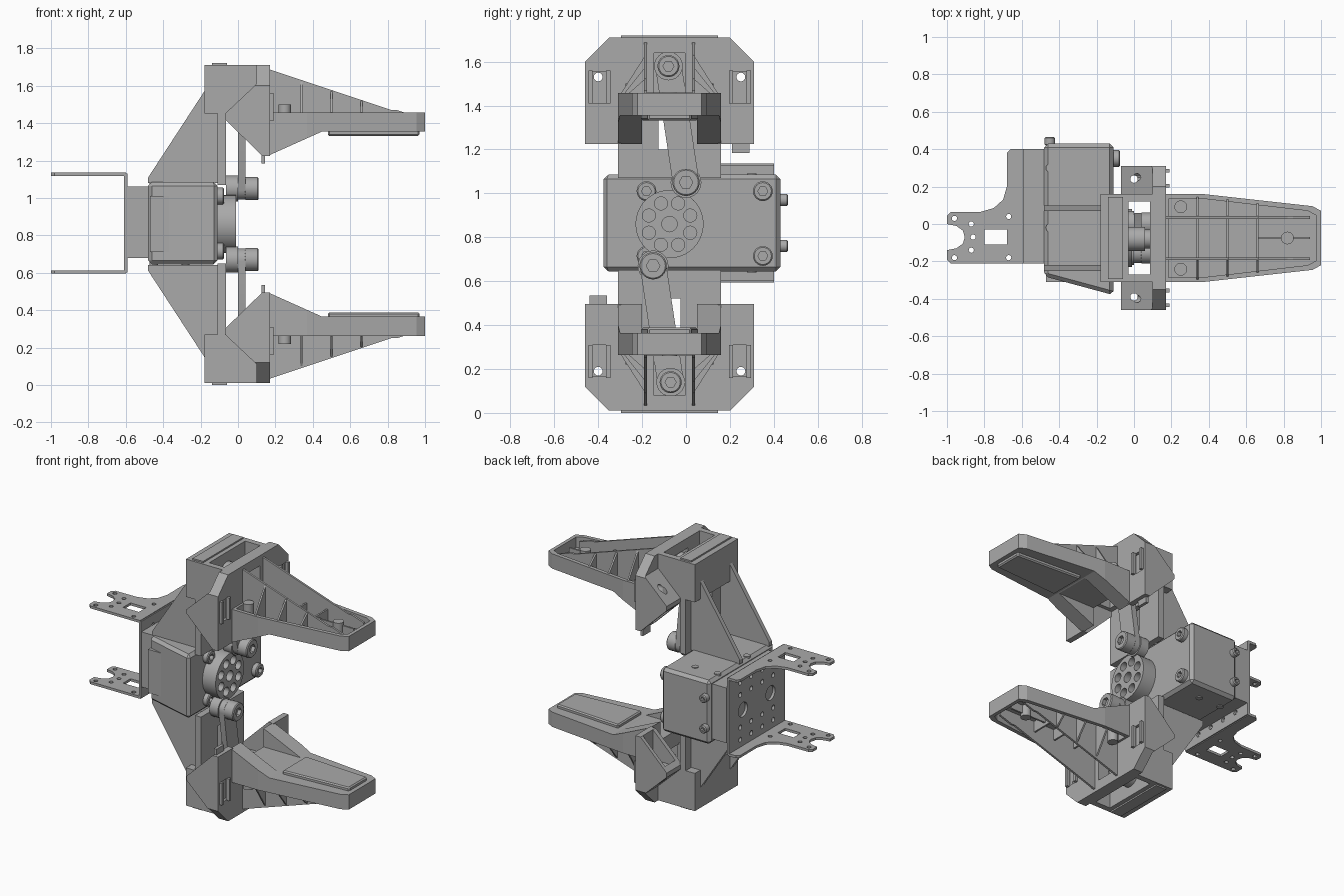
import bpy, bmesh, math
from mathutils import Matrix, Vector

if "Cube" in bpy.data.objects:
    bpy.data.objects.remove(bpy.data.objects["Cube"], do_unlink=True)

grey = bpy.data.materials.new("machined grey")
grey.use_nodes = True
GREY = (0.4, 0.4, 0.4, 1)
grey.diffuse_color = GREY
grey.node_tree.nodes["Principled BSDF"].inputs["Base Color"].default_value = GREY

YC, ZC = -0.075, 0.86      # axis of the gripper


def finish(name, bm):
    bmesh.ops.recalc_face_normals(bm, faces=bm.faces)
    me = bpy.data.meshes.new(name)
    bm.to_mesh(me)
    bm.free()
    ob = bpy.data.objects.new(name, me)
    bpy.context.collection.objects.link(ob)
    me.materials.append(grey)
    return ob


def prism(name, pts, axis, lo, hi):
    """Extrude a 2D profile along one axis."""
    place = {"x": lambda a, b, t: (t, a, b),
             "y": lambda a, b, t: (a, t, b),
             "z": lambda a, b, t: (a, b, t)}[axis]
    bm = bmesh.new()
    face = bm.faces.new([bm.verts.new(place(a, b, lo)) for a, b in pts])
    new = bmesh.ops.extrude_face_region(bm, geom=[face])["geom"]
    move = Vector(place(0, 0, hi - lo))
    bmesh.ops.translate(bm, vec=move, verts=[v for v in new if isinstance(v, bmesh.types.BMVert)])
    return finish(name, bm)


def box(name, x0, x1, y0, y1, z0, z1):
    return prism(name, [(x0, y0), (x1, y0), (x1, y1), (x0, y1)], "z", z0, z1)


def circle(a, b, r, n=24):
    return [(a + r * math.cos(i * math.tau / n), b + r * math.sin(i * math.tau / n)) for i in range(n)]


def cyl(name, axis, a, b, r, lo, hi, n=24):
    ob = prism(name, circle(a, b, r, n), axis, lo, hi)
    smooth(ob)
    return ob


def smooth(ob):
    bpy.ops.object.select_all(action="DESELECT")
    ob.select_set(True)
    bpy.context.view_layer.objects.active = ob
    bpy.ops.object.shade_smooth_by_angle(angle=math.radians(30))


def apply(ob, mod):
    bpy.context.view_layer.objects.active = ob
    bpy.ops.object.modifier_apply(modifier=mod.name)


def cut(ob, *cutters):
    for c in cutters:
        m = ob.modifiers.new("cut", "BOOLEAN")
        m.operation, m.object, m.solver = "DIFFERENCE", c, "EXACT"
        apply(ob, m)
        bpy.data.objects.remove(c, do_unlink=True)
    return ob


def bevel(ob, width):
    m = ob.modifiers.new("bevel", "BEVEL")
    m.width, m.segments = width, 1
    apply(ob, m)
    return ob


def slice_off(ob, co, no):
    """Remove everything on the normal side of a plane."""
    bm = bmesh.new()
    bm.from_mesh(ob.data)
    bmesh.ops.bisect_plane(bm, geom=bm.verts[:] + bm.edges[:] + bm.faces[:], dist=1e-5,
                           plane_co=co, plane_no=no, clear_outer=True)
    bmesh.ops.holes_fill(bm, edges=[e for e in bm.edges if e.is_boundary])
    bmesh.ops.recalc_face_normals(bm, faces=bm.faces)
    bm.to_mesh(ob.data)
    bm.free()
    return ob


def bolt(name, axis, a, b, r, lo, hi):
    """Socket-head bolt with a hexagonal recess at its high end."""
    ob = bevel(prism(name, circle(a, b, r), axis, lo, hi), 0.006)
    cut(ob, prism("recess", circle(a, b, r * 0.5, 6), axis, hi - 0.025, hi + 0.01))
    smooth(ob)
    return ob


# Servo housing with flared front and rear mount
housing = prism("servo_housing", [(-.48, -.28), (-.11, -.38), (-.11, .43), (-.48, .43)], "z", .645, 1.085)
bevel(housing, 0.02)
box("servo_front_cover", -.47, -.2, -.31, -.25, .71, 1.01)
box("servo_rear_mount", -.59, -.48, -.21, .4, .68, 1.06)
for z in (.715, 1.01):
    for y in (-.18, .35):
        bolt("face_bolt", "x", y, z, .045, -.12, -.075)
    bolt("side_bolt", "y", -.45, z + (.045 if z < ZC else -.04), .028, .42, .465)
for x in (-.45, -.28):
    for y in (-.02, .3):
        cyl("top_screw", "z", x, y, .022, .64, 1.09, 12)

# U-shaped mounting bracket: drilled back plate and two forked arms
back = box("bracket_back", -.61, -.592, -.21, .4, .6, 1.13)
cut(back, *[cyl("drill", "x", .1 + dy, ZC + dz, r, -.7, -.5, 16)
            for dy, dz, r in [(-.15, 0, .05), (.15, 0, .05)] +
            [(i * .12 - .18, j * .14, .016) for i in range(4) for j in (-1.4, -.8, .8, 1.4)]])
arm = [(-.6, -.21), (-.98, -.21), (-1, -.19), (-1, -.14), (-.95, -.13), (-.915, -.105), (-.905, -.07),
       (-.915, -.035), (-.95, -.01), (-1, 0), (-1, .045), (-.98, .063), (-.82, .065), (-.75, .085),
       (-.7, .13), (-.68, .2), (-.68, .38), (-.66, .4), (-.6, .4)]
for name, z in (("upper_bracket_arm", 1.118), ("lower_bracket_arm", .595)):
    plate = prism(name, arm, "z", z, z + .017)
    cut(plate, box("window", -.8, -.68, -.11, -.03, .5, 1.2),
        *[cyl("drill", "z", x, y, .014, .5, 1.2, 12)
          for x, y in ((-.96, .03), (-.96, -.18), (-.87, 0), (-.86, -.07), (-.87, -.14), (-.67, .04), (-.67, -.18))])

# Servo horn with a ring of holes
horn = cyl("servo_horn", "x", YC, ZC, .155, -.11, -.01, 40)
cut(horn, *[cyl("drill", "x", YC + .102 * math.cos(t), ZC + .102 * math.sin(t), .03, -.07, .1, 16)
            for t in [(i + .5) * math.pi / 4 for i in range(8)]],
    cyl("drill", "x", YC, ZC, .035, -.06, .1, 20))
smooth(horn)


def half_gripper():
    """Parts of the upper half; the lower half is the same turned about x."""
    parts = []
    add = parts.append

    # Fixed frame: slotted column braced by two thin gussets
    column = box("frame_column", -.11, -.065, -.31, .16, 1.07, 1.7)
    add(cut(column, box("slot", -.2, 0, YC - .05, YC + .05, 1.2, 1.6)))
    side = [(-.48, 1.08), (-.48, 1.11), (-.18, 1.57), (-.18, 1.7), (-.07, 1.7), (-.07, 1.08)]
    for s in (-1, 1):
        add(prism("frame_gusset", side, "y", *sorted((YC + s * .145, YC + s * .175))))

    # Carriage: open rectangular ring
    ring = box("carriage_ring", -.18, .17, -.31, .16, 1.45, 1.71)
    add(cut(ring, box("well", -.03, .085, -.27, .12, 1.3, 1.8), box("slot", -.14, -.1, -.24, .09, 1.3, 1.8),
            box("arch", .05, .3, YC - .07, YC + .07, 1.4, 1.64)))
    add(box("top_lip", -.14, -.06, YC - .22, YC + .22, 1.695, 1.72))

    # Carriage wings: chamfered front plate with a sloping block behind it
    wing = [(-.07, 1.42), (.13, 1.225), (.17, 1.225), (.17, 1.71), (.1, 1.71), (.1, 1.61), (-.07, 1.45)]
    for s in (-1, 1):
        ys = lambda d: YC + s * d
        web = prism("wing", wing, "y", *sorted((ys(.22), ys(.385))))
        cut(web, box("pocket", -.04, .13, *sorted((ys(.25), ys(.36))), 1.1, 1.43))
        slice_off(web, (0, ys(.385), 1.6), (0, s, 1))
        cut(web, box("notch", .15, .3, *sorted((ys(.27), ys(.37))), 1.41, 1.555),
            cyl("drill", "x", ys(.325), 1.53, .02, -.3, .3, 16),
            cyl("drill", "z", 0, ys(.315), .02, 1.3, 1.8, 16))
        add(web)
        for d in (.27, .35):
            add(box("wing_clip", .165, .19, *sorted((ys(d), ys(d + .02))), 1.41, 1.56))
    add(box("wing_tab", .125, .145, .21, .29, 1.185, 1.24))

    # Jaw: tapered tray on two sloping legs, with a gripping pad
    def plan(d):
        half = [(1 - d, .145 - d), (.955 - d, .17 - d), (.37, .235 - d), (.16 + d, .235 - d)]
        return [(x, YC - y) for x, y in reversed(half)] + [(x, YC + y) for x, y in half]
    jaw = prism("jaw_tray", [(.16, 1.225), (.45, 1.355), (1, 1.355), (1, 1.457), (.16, 1.457)],
                "y", YC - .235, YC + .235)
    for s in (-1, 1):
        slice_off(jaw, (.37, YC + s * .235, 0), (.065, s * .585, 0))
        slice_off(jaw, (.955, YC + s * .17, 0), (.025, s * .045, 0))
    cut(jaw, prism("hollow", plan(.025), "z", 1.385, 1.6),
        box("arch", .1, .46, YC - .125, YC + .125, 1.1, 1.352))
    add(jaw)
    add(bevel(prism("grip_pad", [(.48, YC - .13), (.97, YC - .1), (.97, YC + .1), (.48, YC + .13)],
                    "z", 1.332, 1.37), .008))

    # Stiffening ribs and posts in the tray
    for s in (-1, 1):
        y = YC + s * .11
        add(prism("long_rib", [(.16, 1.38), (.94, 1.38), (.94, 1.44), (.85, 1.47), (.82, 1.47), (.16, 1.69)],
                  "y", y - .007, y + .007))
        add(cyl("locating_post", "z", .25, YC + s * .167, .034, 1.38, 1.5, 20))
    for x in (.34, .5, .66):
        top = 1.69 - (x - .16) / 3
        w = .225 - max(0, x - .37) * .11
        add(prism("cross_rib", [(YC - w, 1.38), (YC + w, 1.38), (YC + w, 1.45), (YC + .11, top),
                                (YC + .11, 1.46), (YC - .11, 1.46), (YC - .11, top), (YC - w, 1.45)],
                  "x", x - .006, x + .006))
    add(box("tip_rib", .66, .94, YC - .006, YC + .006, 1.38, 1.44))
    add(cyl("tip_post", "z", .82, YC, .034, 1.38, 1.46, 20))

    # Crank pivot, connecting link and jaw pivot
    a, b = Vector((0, 1.05)), Vector((-.08, 1.58))
    t = math.atan2(b.y - a.y, b.x - a.x)
    arc = [k * math.pi / 10 for k in range(11)]
    cap = lambda c, off: [(c.x + .06 * math.cos(t + off + k), c.y + .06 * math.sin(t + off + k)) for k in arc]
    link = prism("link", cap(a, math.pi / 2) + cap(b, -math.pi / 2), "x", 0, .04)
    smooth(link)
    add(link)
    add(cyl("crank_boss", "x", a.x, a.y, .07, -.065, 0))
    add(bolt("crank_bolt", "x", a.x, a.y, .062, .035, .11))
    add(cyl("jaw_pivot", "x", b.x, b.y, .065, -.07, .06))
    add(bolt("jaw_pivot_bolt", "x", b.x, b.y, .05, .04, .11))
    return parts


turn = (Matrix.Translation((0, YC, ZC)) @ Matrix.Rotation(math.pi, 4, "X") @ Matrix.Translation((0, -YC, -ZC)))
for part in half_gripper():
    twin = part.copy()
    twin.data = part.data.copy()
    twin.data.transform(turn)
    bpy.context.collection.objects.link(twin)
    base = part.name
    part.name, twin.name = "upper_" + base, "lower_" + base
